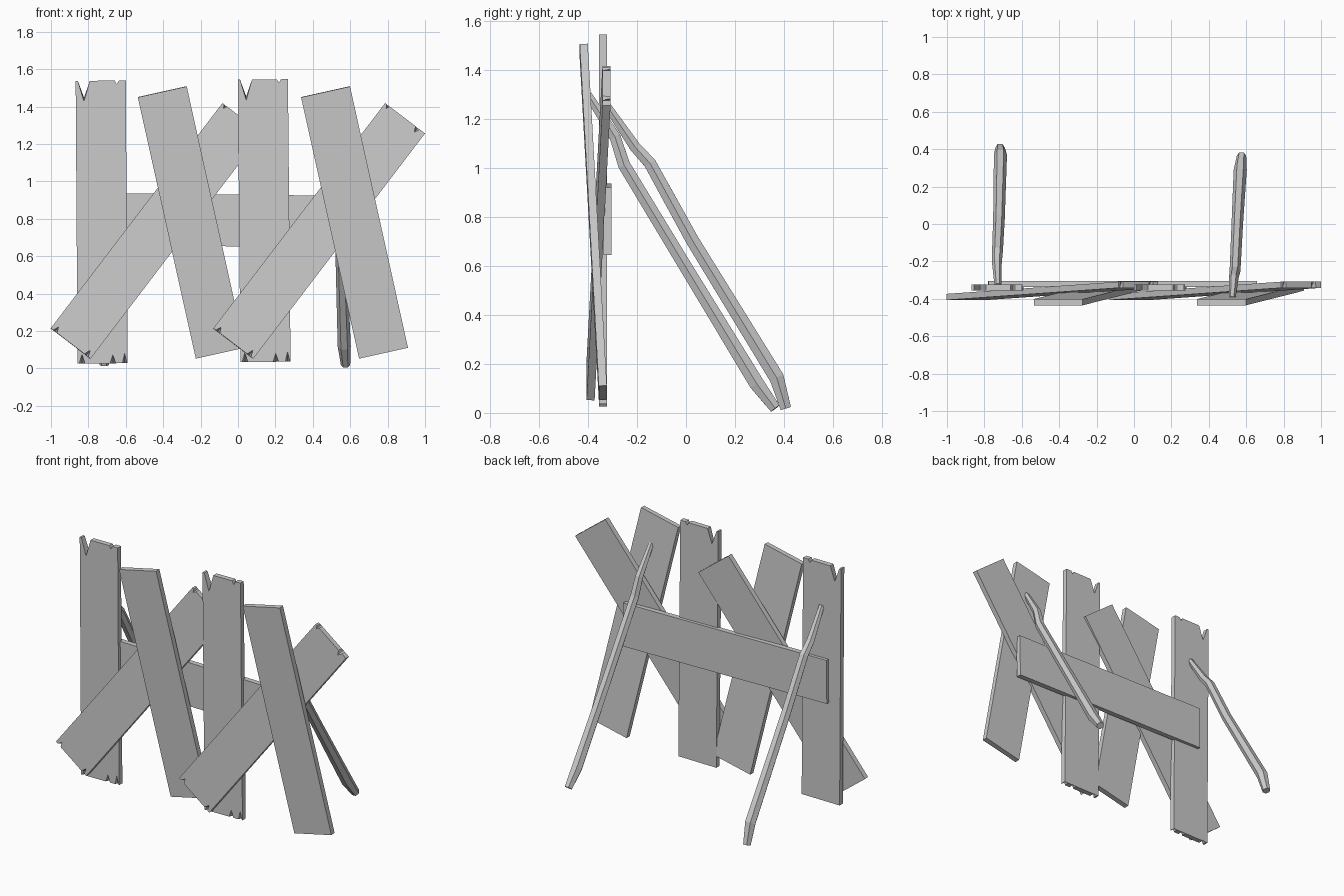
import bpy, bmesh, math
from mathutils import Vector

if "Cube" in bpy.data.objects:
    bpy.data.objects.remove(bpy.data.objects["Cube"])

THICK = 0.033
W = 0.268


def finish(name, bm):
    bmesh.ops.recalc_face_normals(bm, faces=bm.faces)
    mesh = bpy.data.meshes.new(name)
    bm.to_mesh(mesh)
    bm.free()
    obj = bpy.data.objects.new(name, mesh)
    bpy.context.collection.objects.link(obj)


def end_profile(w, notches):
    """Points (u, depth, back_depth) across one plank end; each notch = (u, half_width, depth, back_depth)."""
    pts = [(-w / 2, 0, 0)]
    for u, h, d, b in notches:
        pts += [(u - h, 0, 0), (u, d, b), (u + h, 0, 0)]
    return pts + [(w / 2, 0, 0)]


def plank(name, start, end, w=W, low=(), high=()):
    """Flat board between two end centres, with splits cut into its ends."""
    start, end = Vector(start), Vector(end)
    v = end - start
    length = v.length
    v.normalize()
    u = Vector((v.z, 0, -v.x)).normalized()
    n = v.cross(u)
    outline = [(a, d, b) for a, d, b in end_profile(w, low)]
    outline += [(a, length - d, length - b) for a, d, b in reversed(end_profile(w, high))]
    bm = bmesh.new()
    front = [bm.verts.new(start + u * a + v * d - n * THICK / 2) for a, d, b in outline]
    back = [bm.verts.new(start + u * a + v * b + n * THICK / 2) for a, d, b in outline]
    bm.faces.new(front)
    bm.faces.new(back[::-1])
    for i in range(len(outline)):
        j = (i + 1) % len(outline)
        bm.faces.new((front[i], back[i], back[j], front[j]))
    finish(name, bm)


def stick(name, path, sides=6):
    """Crooked low-poly branch through points (x, y, z, radius)."""
    pts = [Vector(p[:3]) for p in path]
    bm = bmesh.new()
    rings = []
    for i, p in enumerate(pts):
        t = (pts[min(i + 1, len(pts) - 1)] - pts[max(i - 1, 0)]).normalized()
        side = t.cross(Vector((0, 1, 0.5))).cross(t)
        side = (Vector((1, 0, 0)) - t * t.x).normalized()
        up = t.cross(side)
        ring = []
        for k in range(sides):
            a = 2 * math.pi * k / sides
            ring.append(bm.verts.new(p + (side * math.cos(a) + up * math.sin(a)) * path[i][3]))
        rings.append(ring)
    for r, s in zip(rings, rings[1:]):
        for k in range(sides):
            m = (k + 1) % sides
            bm.faces.new((r[k], r[m], s[m], s[k]))
    bm.faces.new(rings[0])
    bm.faces.new(rings[-1])
    finish(name, bm)


# Upright boards with a deep split and chips
top_splits = [(-0.09, 0.032, 0.11, 0.09), (0.086, 0.011, 0.02, 0.02)]
base_chips = [(-0.11, 0.015, 0.05, 0), (0.055, 0.015, 0.045, 0), (0.118, 0.012, 0.055, 0)]
plank("upright_board_left", (-0.724, -0.34, 0.027), (-0.734, -0.34, 1.538), low=base_chips, high=top_splits)
plank("upright_board_middle", (0.147, -0.34, 0.035), (0.133, -0.34, 1.545), low=base_chips, high=top_splits)

# Diagonal boards leaning right
low_chips = [(-0.105, 0.013, 0.03, 0), (0.105, 0.013, 0.035, 0)]
high_chips = [(-0.112, 0.01, 0.02, 0), (0.085, 0.014, 0.03, 0)]
for name, x in (("diagonal_board_left", -0.895), ("diagonal_board_right", -0.025)):
    plank(name, (x, -0.39, 0.133), (x + 0.918, -0.325, 1.337), low=low_chips, high=high_chips)

# Slanted boards leaning left
for name, x in (("slanted_board_left", -0.095), ("slanted_board_right", 0.778)):
    plank(name, (x, -0.34, 0.082), (x - 0.31, -0.418, 1.479))

# Rear cross rail
plank("cross_rail", (-0.78, -0.32, 0.80), (0.655, -0.32, 0.783), w=0.277)

# Rear support branches
stick("support_branch_left", [
    (-0.728, -0.33, 1.265, 0.018), (-0.733, -0.208, 1.087, 0.026), (-0.73, -0.147, 1.02, 0.029),
    (-0.722, 0.025, 0.707, 0.031), (-0.714, 0.371, 0.143, 0.035), (-0.716, 0.408, 0.018, 0.025)])
stick("support_branch_right", [
    (0.525, -0.40, 1.30, 0.018), (0.533, -0.29, 1.128, 0.026), (0.54, -0.253, 1.013, 0.029),
    (0.553, 0.016, 0.568, 0.031), (0.568, 0.29, 0.118, 0.035), (0.575, 0.365, 0.018, 0.025)])
